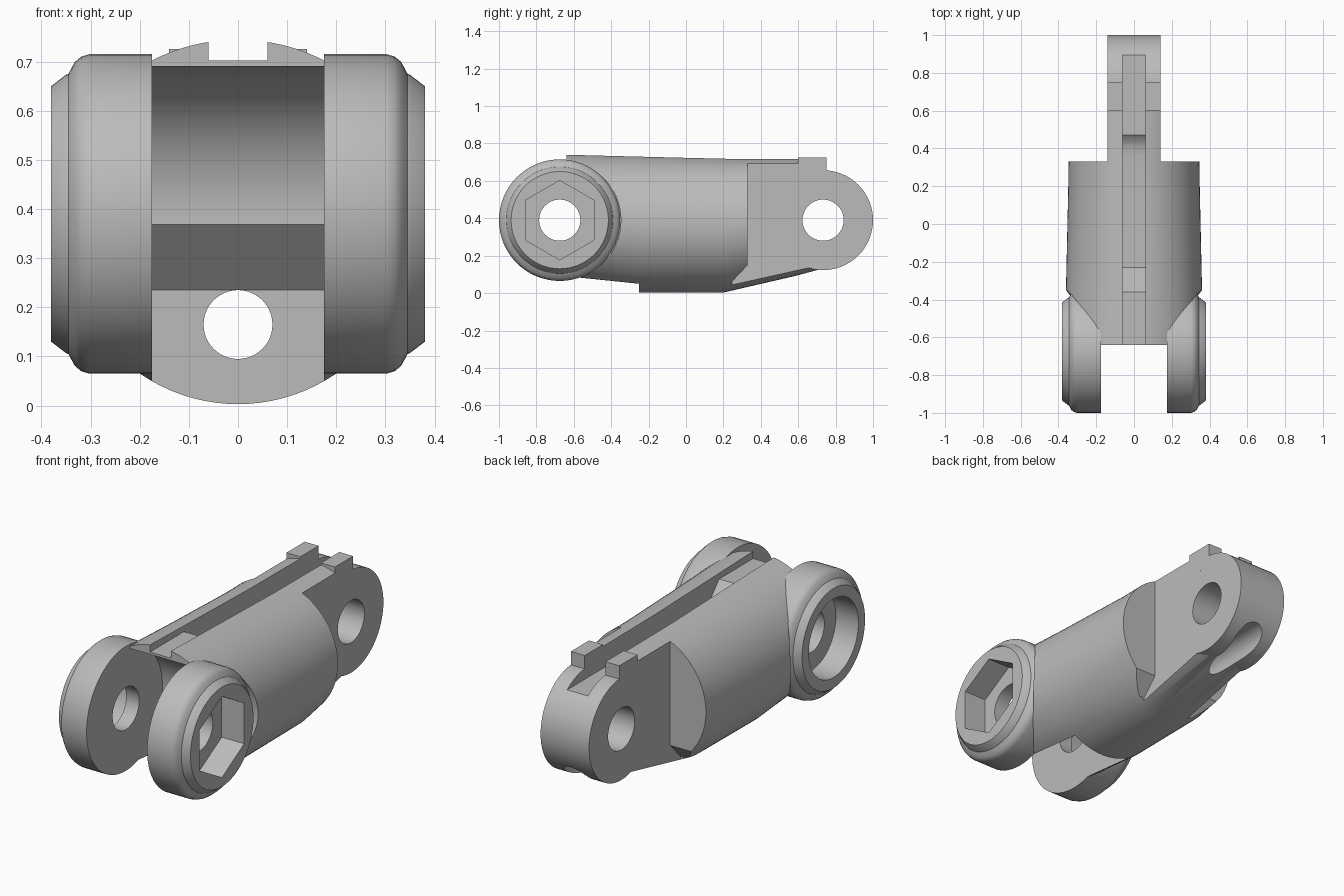
import bpy, bmesh
from math import sin, cos, pi, radians
from mathutils import Matrix

old = bpy.data.objects.get("Cube")
if old:
    bpy.data.objects.remove(old, do_unlink=True)

grey = bpy.data.materials.new("plain_grey")
grey.use_nodes = True
GREY = (0.5, 0.5, 0.5, 1)
grey.diffuse_color = GREY
grey.node_tree.nodes["Principled BSDF"].inputs["Base Color"].default_value = GREY

KNUCKLE = (-0.675, 0.39)   # y, z of the front joint
TAIL = (0.733, 0.39)       # y, z of the rear joint


def loft(name, rings):
    """Closed solid through a list of equally long point rings."""
    bm = bmesh.new()
    loops = [[bm.verts.new(p) for p in ring] for ring in rings]
    n = len(loops[0])
    for a, b in zip(loops, loops[1:]):
        for i in range(n):
            j = (i + 1) % n
            bm.faces.new((a[i], a[j], b[j], b[i]))
    bm.faces.new(loops[0])
    bm.faces.new(loops[-1])
    bmesh.ops.recalc_face_normals(bm, faces=bm.faces)
    mesh = bpy.data.meshes.new(name)
    bm.to_mesh(mesh)
    bm.free()
    mesh.materials.append(grey)
    obj = bpy.data.objects.new(name, mesh)
    bpy.context.collection.objects.link(obj)
    return obj


def turned(name, centre, stations, sides=64):
    """Solid turned about an x-axis line; stations are (x, radius)."""
    angles = [2 * pi * i / sides for i in range(sides)]
    return loft(name, [[(x, centre[0] + r * sin(a), centre[1] + r * cos(a))
                        for a in angles] for x, r in stations])


def extruded(name, outline, x0, x1):
    """Side outline of (y, z) points extruded along x."""
    return loft(name, [[(x, y, z) for y, z in outline] for x in (x0, x1)])


def box(name, x0, x1, y0, y1, z0, z1):
    return extruded(name, [(y0, z0), (y1, z0), (y1, z1), (y0, z1)], x0, x1)


def combine(target, tool, operation):
    """Apply one boolean and remove the tool."""
    mod = target.modifiers.new(operation, 'BOOLEAN')
    mod.operation, mod.solver, mod.object = operation, 'EXACT', tool
    bpy.context.view_layer.objects.active = target
    bpy.ops.object.modifier_apply(modifier=mod.name)
    bpy.data.objects.remove(tool, do_unlink=True)


def cut(target, tool):
    combine(target, tool, 'DIFFERENCE')


def add(target, tool):
    combine(target, tool, 'UNION')


# Tapered oval barrel: y, half width, bottom, top
stations = [(-0.66, 0.367, 0.05, 0.745), (-0.25, 0.358, 0.003, 0.735),
            (0.2, 0.348, 0.003, 0.724), (0.75, 0.34, 0.13, 0.72)]
SIDES = 96
rings = []
for y, half, low, high in stations:
    mid, rise = (low + high) / 2, (high - low) / 2
    rings.append([(half * sin(2 * pi * i / SIDES), y,
                   mid + rise * cos(2 * pi * i / SIDES)) for i in range(SIDES)])
link = loft("finger_link", rings)

# Knuckle clearance between the cheeks
arc = [(KNUCKLE[0] + 0.302 * cos(radians(a)), KNUCKLE[1] + 0.302 * sin(radians(a)))
       for a in range(83, -7, -3)]
clearance = ([(-1.2, 1), (-0.64, 1), (-0.64, 0.69)] + arc
             + [(-0.25, 0.235), (-0.25, -0.2), (-1.2, -0.2)])
cut(link, extruded("clearance_cutter", clearance, -0.175, 0.175))

# Shoulders beside the rear lug
shoulder = [(0.33, 1), (0.33, 0.15), (0.245, 0.06), (0.245, -0.2), (1.2, -0.2), (1.2, 1)]
for s in (-1, 1):
    cut(link, extruded("shoulder_cutter", shoulder, s * 0.14, s * 0.6))
    cut(link, turned("cheek_relief_cutter", KNUCKLE, [(s * 0.31, 0.327), (s * 0.6, 0.327)]))

# Rounded rear lug and its raised stop blocks
add(link, turned("rear_lug", TAIL, [(-0.14, 0.267), (0.14, 0.267)]))
add(link, box("stop_block", -0.1401, 0.1401, 0.6, 0.75, 0.6, 0.726))

# Knuckle cheeks with rounded rim and raised bevelled boss
cheek = [(0.175, 0.325), (0.302, 0.325), (0.319, 0.32), (0.332, 0.309), (0.345, 0.285),
         (0.35, 0.283), (0.38, 0.26)]
for s in (-1, 1):
    add(link, turned("knuckle_cheek", KNUCKLE, [(s * x, r) for x, r in cheek]))

# Top cable groove
floor = [(-0.8, 0.702), (-0.36, 0.702), (-0.23, 0.56), (0.36, 0.56), (0.41, 0.565),
         (0.445, 0.58), (0.47, 0.602), (1.1, 0.602), (1.1, 1), (-0.8, 1)]
cut(link, extruded("groove_cutter", floor, -0.06, 0.06))

# Lengthwise cable bore
bore = turned("bore_cutter", (0, 0), [(-1.2, 0.07), (1.2, 0.07)], 48)
bore.data.transform(Matrix.Translation((0, 0, 0.165)) @ Matrix.Rotation(pi / 2, 4, 'Z'))
cut(link, bore)

# Pin holes, hexagonal nut pocket and round screw-head pocket
for centre in (KNUCKLE, TAIL):
    cut(link, turned("pin_cutter", centre, [(-0.6, 0.11), (0.6, 0.11)], 48))
cut(link, turned("nut_cutter", KNUCKLE, [(0.25, 0.212), (0.6, 0.212)], 6))
cut(link, turned("screw_head_cutter", KNUCKLE, [(-0.6, 0.205), (-0.25, 0.205)]))

# Smooth curved faces, crisp edges
bpy.ops.object.select_all(action='DESELECT')
link.select_set(True)
bpy.context.view_layer.objects.active = link
bpy.ops.object.shade_smooth_by_angle(angle=radians(25))
